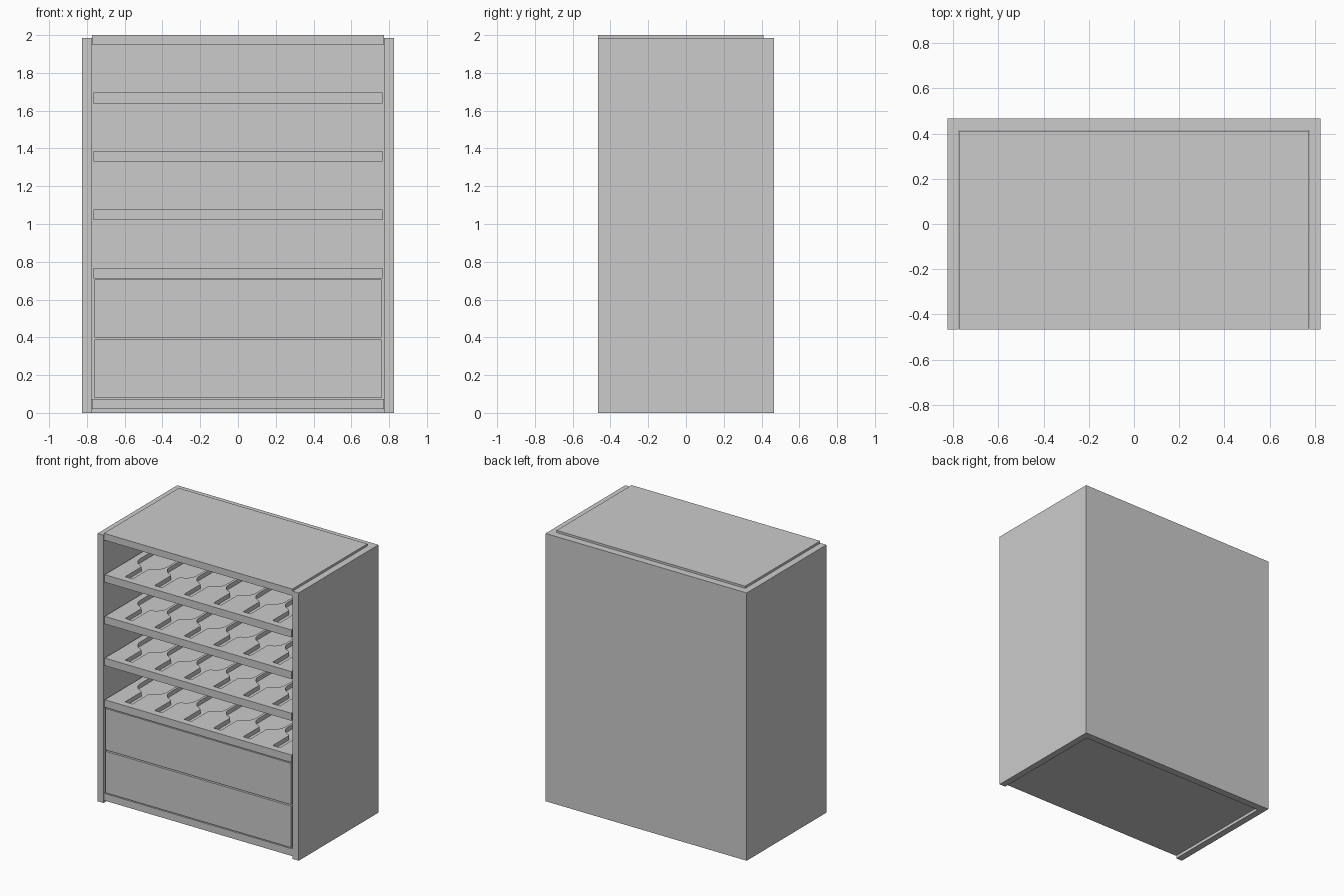
import bpy, bmesh, math

if "Cube" in bpy.data.objects:
    bpy.data.objects.remove(bpy.data.objects["Cube"])

W, D = 0.825, 0.467        # half width, half depth
IN, BACK = 0.775, 0.413    # inner side wall, inner back wall


def prism(name, outlines, z0, z1):
    """Extrude closed xy outlines from z0 to z1 into one object."""
    bm = bmesh.new()
    for pts in outlines:
        face = bm.faces.new([bm.verts.new((x, y, z0)) for x, y in pts])
        ext = bmesh.ops.extrude_face_region(bm, geom=[face])
        for v in ext["geom"]:
            if isinstance(v, bmesh.types.BMVert):
                v.co.z = z1
    bmesh.ops.recalc_face_normals(bm, faces=bm.faces)
    mesh = bpy.data.meshes.new(name)
    bm.to_mesh(mesh)
    bm.free()
    obj = bpy.data.objects.new(name, mesh)
    bpy.context.collection.objects.link(obj)
    return obj


def box(name, hx, y0, y1, z0, z1):
    return prism(name, [[(-hx, y0), (hx, y0), (hx, y1), (-hx, y1)]], z0, z1)


def bottle(cx):
    """Outline of a lying bottle, neck towards the front."""
    neck, body, y_neck, y_body, y_end = 0.03, 0.112, -0.225, -0.12, 0.32
    half = [(neck, -0.415), (neck, y_neck)]
    # rounded shoulder
    for i in range(1, 9):
        a = math.pi / 2 * i / 8
        half.append((neck + (body - neck) * math.sin(a),
                     y_body + (y_neck + 0.015 - y_body) * math.cos(a)))
    half.append((body, y_end))
    return [(cx + x, y) for x, y in half] + [(cx - x, y) for x, y in reversed(half)]


# Sides and back as one U-shaped shell
prism("cabinet_shell", [[(-W, -D), (-IN, -D), (-IN, BACK), (IN, BACK),
                         (IN, -D), (W, -D), (W, D), (-W, D)]], 0, 1.985)

# Top and bottom panels
box("top_panel", IN - 0.002, -D, BACK - 0.002, 1.95, 2.0)
box("bottom_panel", IN - 0.002, -D, BACK - 0.002, 0.02, 0.073)

# Shelves with recessed bottle rests
for i in range(4):
    z = 0.712 + 0.309 * i
    shelf = box(f"shelf_{i + 1}", 0.766, -D, BACK - 0.005, z, z + 0.056)
    cutter = prism("bottle_cutter", [bottle(0.242 * (k - 2.5)) for k in range(6)],
                   z + 0.024, z + 0.1)
    cutter.hide_render = True
    mod = shelf.modifiers.new("bottle_rests", 'BOOLEAN')
    mod.operation = 'DIFFERENCE'
    mod.solver = 'EXACT'
    mod.object = cutter
    bpy.context.view_layer.objects.active = shelf
    bpy.ops.object.modifier_apply(modifier=mod.name)
    bpy.data.objects.remove(cutter)

# Drawers
for i, (z0, z1) in enumerate([(0.08, 0.388), (0.398, 0.705)]):
    box(f"drawer_{i + 1}", 0.761, -D, BACK - 0.01, z0, z1)
